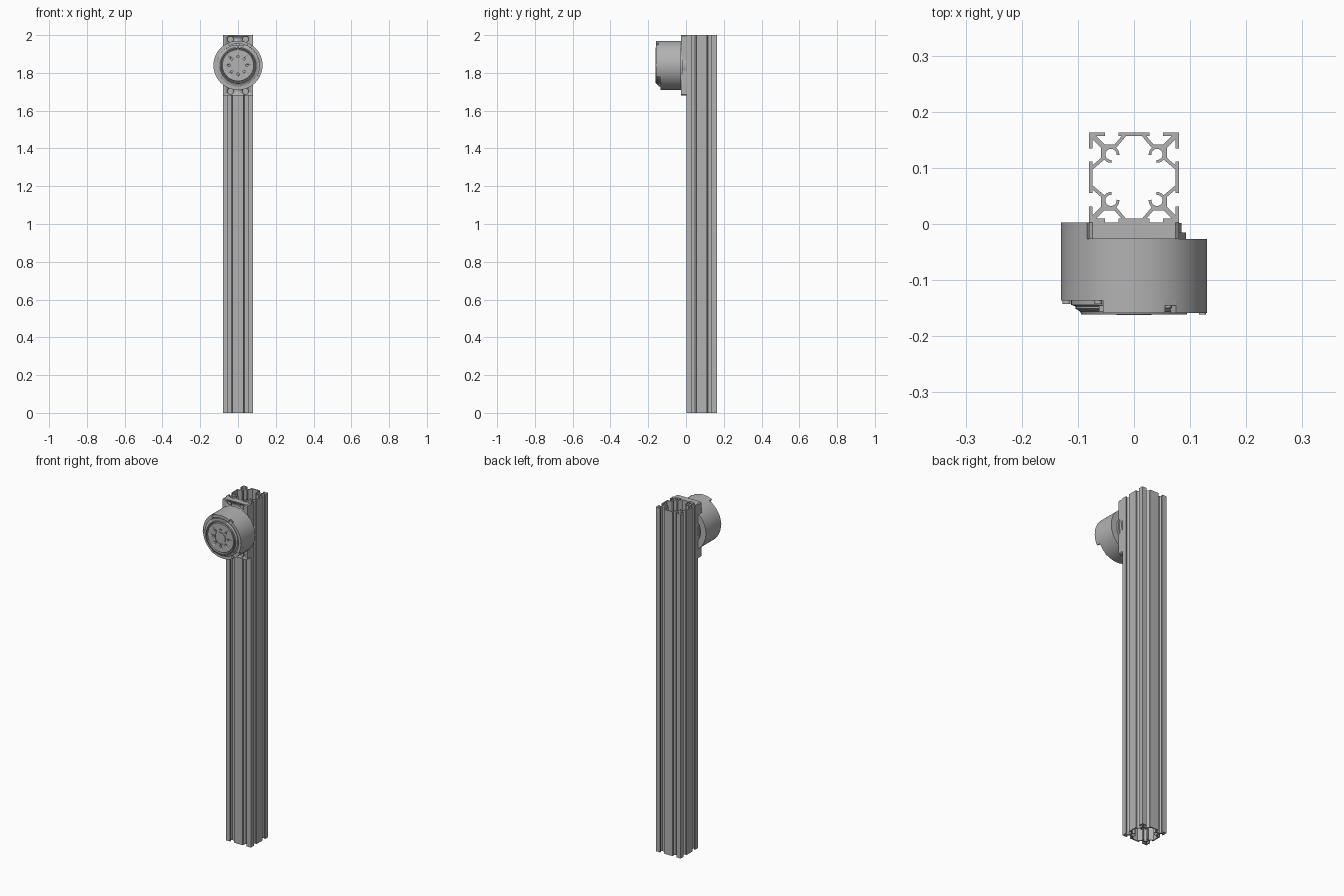
import bpy
import bmesh
from math import sin, cos, pi, radians
from mathutils import Vector

if "Cube" in bpy.data.objects:
    bpy.data.objects.remove(bpy.data.objects["Cube"])

grey = bpy.data.materials.new("aluminium_grey")
grey.use_nodes = True
COLOUR = (0.45, 0.45, 0.45, 1)
grey.diffuse_color = COLOUR
grey.node_tree.nodes["Principled BSDF"].inputs["Base Color"].default_value = COLOUR

HUB_Z = 1.84      # motor axis height
COL_Y = 0.083     # column centre


def finish(bm, name, location):
    bmesh.ops.recalc_face_normals(bm, faces=bm.faces)
    mesh = bpy.data.meshes.new(name)
    bm.to_mesh(mesh)
    bm.free()
    ob = bpy.data.objects.new(name, mesh)
    ob.location = location
    mesh.materials.append(grey)
    bpy.context.collection.objects.link(ob)
    bpy.ops.object.select_all(action="DESELECT")
    ob.select_set(True)
    bpy.context.view_layer.objects.active = ob
    bpy.ops.object.shade_smooth_by_angle(angle=radians(30))
    return ob


def prism(bm, outline, lo, hi, axis):
    """Extrude a 2D outline along y (outline in x,z) or z (outline in x,y)."""
    def place(p, h):
        return (p[0], h, p[1]) if axis == "y" else (p[0], p[1], h)
    a = [bm.verts.new(place(p, lo)) for p in outline]
    b = [bm.verts.new(place(p, hi)) for p in outline]
    bm.faces.new(a)
    bm.faces.new(b)
    n = len(a)
    for i in range(n):
        j = (i + 1) % n
        bm.faces.new((a[i], a[j], b[j], b[i]))


def ribbon(path, thick):
    """Outline of a wall of constant thickness with mitred corners."""
    pts = [Vector(p) for p in path]
    left, right = [], []
    for i, p in enumerate(pts):
        d0 = (p - pts[i - 1]).normalized() if i else None
        d1 = (pts[i + 1] - p).normalized() if i < len(pts) - 1 else None
        d0, d1 = d0 or d1, d1 or d0
        t = (d0 + d1).normalized()
        off = Vector((-t.y, t.x)) * thick / 2 / t.dot(d0)
        left.append(p + off)
        right.append(p - off)
    return left + right[::-1]


def arc(r, a0, a1, steps, cx=0, cz=0):
    return [(cx + r * cos(radians(a0 + (a1 - a0) * i / steps)),
             cz + r * sin(radians(a0 + (a1 - a0) * i / steps))) for i in range(steps + 1)]


def sector(name, r0, r1, a0, a1, y0, y1):
    steps = max(2, int(abs(a1 - a0) / 5))
    bm = bmesh.new()
    prism(bm, arc(r1, a0, a1, steps) + arc(r0, a1, a0, steps), y0, y1, "y")
    return finish(bm, name, (0, 0, HUB_Z))


def lathe(name, profile):
    """Spin (radius, y) points round the motor axis."""
    bm = bmesh.new()
    vs = [bm.verts.new((r, y, 0)) for r, y in profile]
    es = [bm.edges.new(pair) for pair in zip(vs, vs[1:])]
    bmesh.ops.spin(bm, geom=vs + es, cent=(0, 0, 0), axis=(0, 1, 0),
                   angle=2 * pi, steps=72, use_duplicate=False)
    bmesh.ops.remove_doubles(bm, verts=bm.verts, dist=0.00005)
    return finish(bm, name, (0, 0, HUB_Z))


def discs(name, centres, r, y0, y1, steps=16):
    """Short cylinders facing the front, centred on (x, z) points."""
    bm = bmesh.new()
    for x, z in centres:
        prism(bm, arc(r, 0, 360, steps, x, z)[:-1], y0, y1, "y")
    return finish(bm, name, (0, 0, HUB_Z))


def cut(target, cutter):
    cutter.hide_render = True
    mod = target.modifiers.new("holes", "BOOLEAN")
    mod.operation = "DIFFERENCE"
    mod.solver = "EXACT"
    mod.object = cutter
    bpy.ops.object.select_all(action="DESELECT")
    target.select_set(True)
    bpy.context.view_layer.objects.active = target
    bpy.ops.object.modifier_apply(modifier=mod.name)
    bpy.data.objects.remove(cutter)


def polar(r, angles):
    return [(r * cos(radians(a)), r * sin(radians(a))) for a in angles]


# Slotted column: walls of one corner, mirrored to all four
walls = [
    ribbon([(0.052, 0.0768), (0.0768, 0.0768), (0.0768, 0.052)], 0.0064),
    ribbon([(0.017, 0.075), (0.033, 0.056), (0.056, 0.056),
            (0.056, 0.033), (0.075, 0.017)], 0.006),
    ribbon([(0.055, 0.055), (0.074, 0.074)], 0.009),
    ribbon(arc(0.0125, -95, 185, 14, 0.041, 0.041), 0.005),
    ribbon([(0.048, 0.048), (0.056, 0.056)], 0.009),
    [(0.067, 0.067), (0.079, 0.067), (0.079, 0.079), (0.067, 0.079)],
]
bm = bmesh.new()
for sx in (1, -1):
    for sy in (1, -1):
        for wall in walls:
            prism(bm, [(sx * p[0], sy * p[1]) for p in wall], 0, 2, "z")
for s in (1, -1):
    for flip in (False, True):
        face = ribbon([(-0.028, s * 0.0768), (0.028, s * 0.0768)], 0.0064)
        prism(bm, [(p[1], p[0]) if flip else tuple(p) for p in face], 0, 2, "z")
finish(bm, "slotted_column", (0, COL_Y, 0))

# Mounting plate with counterbored screws
W, H, C = 0.08, 0.16, 0.006
bm = bmesh.new()
prism(bm, [(W - C, -H), (W, C - H), (W, H - C), (W - C, H),
           (C - W, H), (-W, H - C), (-W, C - H), (C - W, -H)], -0.027, 0.003, "y")
plate = finish(bm, "mounting_plate", (0, 0, HUB_Z))
corners = [(sx * 0.04, sz * 0.138) for sx in (1, -1) for sz in (1, -1)]
cut(plate, discs("plate_hole_cutter", corners, 0.016, -0.04, -0.015, 24))
discs("plate_screws", corners, 0.011, -0.022, -0.013)

# Motor housing, rear boss and rear side shell
lathe("motor_housing", [(0, -0.027), (0.13, -0.027), (0.13, -0.136), (0, -0.136)])
lathe("rear_boss", [(0, 0.002), (0.085, 0.002), (0.085, -0.015),
                    (0.093, -0.015), (0.093, -0.03), (0, -0.03)])
sector("rear_side_shell", 0.095, 0.13, 130, 230, -0.03, 0.003)

# Raised front rim sections with lower notch between them
sector("side_rim", 0.114, 0.13, -28, 55, -0.159, -0.13)
sector("top_rim", 0.114, 0.13, 65, 115, -0.159, -0.13)
sector("rim_notch", 0.114, 0.13, 55, 65, -0.145, -0.13)

# Stepped front cover with a bearing groove and centre recess
cover = lathe("front_cover", [
    (0, -0.13), (0.112, -0.13), (0.112, -0.144), (0.104, -0.147), (0.104, -0.151),
    (0.096, -0.156), (0.094, -0.161), (0.09, -0.161), (0.088, -0.15), (0.085, -0.15),
    (0.083, -0.16), (0.036, -0.16), (0.036, -0.157), (0.031, -0.157),
    (0.031, -0.162), (0, -0.162)])
cut(cover, discs("hub_hole_cutter", polar(0.047, range(0, 360, 45)), 0.006, -0.18, -0.15))

# Rim screws and front arc tab
discs("rim_screws", polar(0.12, (180, 122, 238, 302)), 0.007, -0.143, -0.13)
discs("notch_screw", polar(0.121, (60,)), 0.006, -0.15, -0.14)
discs("side_rim_screw", polar(0.122, (0,)), 0.006, -0.161, -0.15)
sector("cover_tab", 0.098, 0.109, 72, 125, -0.156, -0.14)
